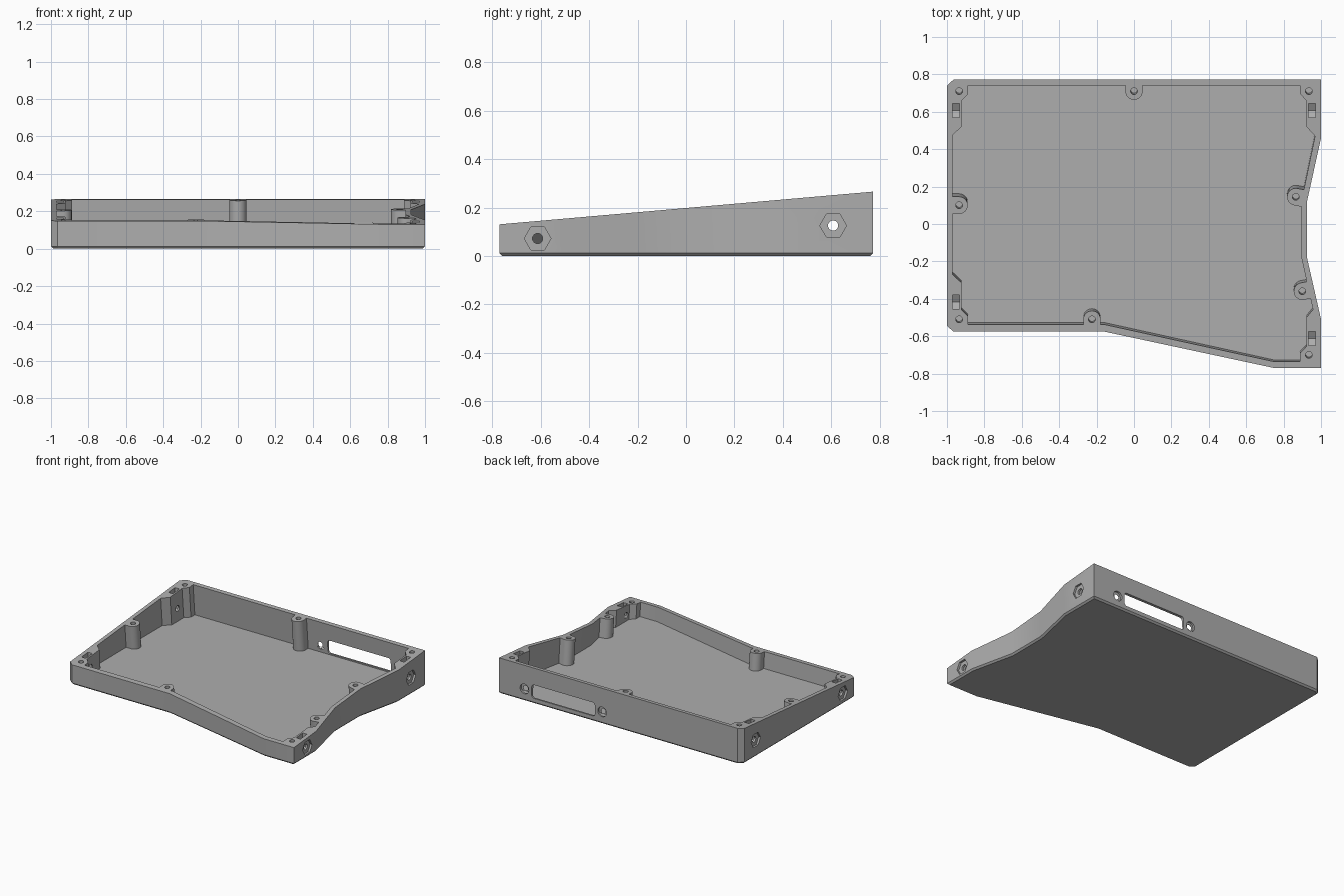
import bpy, bmesh
from math import sin, cos, pi, atan2
from mathutils import Vector

cube = bpy.data.objects.get("Cube")
if cube:
    bpy.data.objects.remove(cube)

TILT = 0.0875   # slope of the rim
FLOOR = 0.03

grey = bpy.data.materials.new("mid grey")
grey.use_nodes = True
grey.diffuse_color = (0.42, 0.42, 0.42, 1)
grey.node_tree.nodes["Principled BSDF"].inputs["Base Color"].default_value = grey.diffuse_color


def rim(y):
    return 0.198 + TILT * y


def lean(x, y, z):
    """Slide a rim point down along the normal of the tilted rim."""
    return (x, y - (z - rim(y)) * TILT, z)


def extrude(name, points, place):
    """Solid between place(u, v, 0) and place(u, v, 1)."""
    bm = bmesh.new()
    rings = [[bm.verts.new(place(u, v, end)) for u, v in points] for end in (0, 1)]
    bm.faces.new(rings[0])
    bm.faces.new(rings[1])
    n = len(points)
    for i in range(n):
        j = (i + 1) % n
        bm.faces.new((rings[0][i], rings[0][j], rings[1][j], rings[1][i]))
    bmesh.ops.recalc_face_normals(bm, faces=bm.faces)
    mesh = bpy.data.meshes.new(name)
    bm.to_mesh(mesh)
    bm.free()
    obj = bpy.data.objects.new(name, mesh)
    bpy.context.collection.objects.link(obj)
    mesh.materials.append(grey)
    return obj


def cut(target, cutter):
    mod = target.modifiers.new("cut", 'BOOLEAN')
    mod.operation = 'DIFFERENCE'
    mod.solver = 'EXACT'
    mod.object = cutter
    bpy.context.view_layer.objects.active = target
    bpy.ops.object.modifier_apply(modifier=mod.name)
    bpy.data.objects.remove(cutter)


def ring(x, y, r, n=24, start=0.0):
    return [(x + r * cos(start + 2 * pi * i / n), y + r * sin(start + 2 * pi * i / n))
            for i in range(n)]


# Outer body with a sloping rim and a chamfered base
outline = [(-1, 0.74), (-0.965, 0.772), (1, 0.772), (1, 0.46), (0.925, 0.12), (0.925, -0.18),
           (1, -0.51), (1, -0.77), (0.75, -0.77), (-0.16, -0.575), (-0.965, -0.575), (-1, -0.545)]
case = extrude("case_tray", outline, lambda x, y, e: (x, y, rim(y) if e else 0))
bm = bmesh.new()
bm.from_mesh(case.data)
base = [e for e in bm.edges if all(v.co.z < 0.001 for v in e.verts)]
bmesh.ops.bevel(bm, geom=base, offset=0.012, segments=1, affect='EDGES')
bm.to_mesh(case.data)
bm.free()

# Cavity, with thick blocks left standing in the four corners
inner = [(-0.887, 0.74), (-0.887, 0.695), (-0.922, 0.66), (-0.922, 0.52), (-0.97, 0.475),
         (-0.97, -0.27), (-0.922, -0.315), (-0.922, -0.46), (-0.887, -0.495), (-0.887, -0.537),
         (-0.16, -0.537), (0.745, -0.735), (0.888, -0.735), (0.888, -0.69), (0.922, -0.655),
         (0.922, -0.5), (0.957, -0.457), (0.895, -0.18), (0.895, 0.12), (0.968, 0.47),
         (0.922, 0.52), (0.922, 0.66), (0.888, 0.695), (0.888, 0.74)]
cavity = extrude("cavity", inner, lambda x, y, e: lean(x, y, 0.5 if e else FLOOR))

# Screw posts against the walls: position and direction toward the wall
posts = [((0, 0.71), (0, 1)), ((-0.935, 0.1), (-1, 0)), ((-0.225, -0.51), (0, -1)),
         ((0.9, -0.36), (1, 0.2)), ((0.865, 0.145), (1, -0.2))]
for (px, py), wall in posts:
    d = Vector(wall).normalized()
    a = atan2(d.y, d.x)
    r = 0.046
    shape = [(px + r * cos(a + pi / 2 + pi * i / 16), py + r * sin(a + pi / 2 + pi * i / 16))
             for i in range(17)]
    shape += [(u + d.x * 0.1, v + d.y * 0.1) for u, v in (shape[-1], shape[0])]
    cut(cavity, extrude("post", shape, lambda x, y, e: lean(x, y, 0.6 if e else 0.0)))
cut(case, cavity)

# Screw holes in the posts and corner blocks
corners = [(-0.935, 0.71), (0.935, 0.71), (-0.935, -0.51), (0.935, -0.7)]
for px, py in corners + [p for p, _ in posts]:
    cut(case, extrude("screw_hole", ring(px, py, 0.018, 16),
                      lambda x, y, e: lean(x, y, 0.5 if e else rim(py) - 0.08)))

# Side bolts: hex recess, through hole and a nut pocket open at the rim
for side, y0 in ((1, 0.607), (1, -0.612), (-1, 0.607), (-1, -0.417)):
    z0 = rim(y0) / 2

    def across(inside, outside):
        return lambda u, v, e: (side * (outside if e else inside), u, v)

    cut(case, extrude("hex_recess", ring(y0, z0, 0.055, 6), across(0.985, 1.1)))
    cut(case, extrude("bolt_hole", ring(y0, z0, 0.021), across(0.85, 1.1)))
    w = 0.038
    pocket = [(y0 - w, 0.5), (y0 - w, z0 - w * 0.577), (y0, z0 - w * 1.155),
              (y0 + w, z0 - w * 0.577), (y0 + w, 0.5)]
    cut(case, extrude("nut_pocket", pocket, across(0.934, 0.97)))

# Back connector opening with a countersunk screw hole at each end
def through_back(inside):
    return lambda u, v, e: (u, 0.9 if e else inside, v)

opening = []
for i, (cx, cz) in enumerate(((0.71, 0.12), (0.23, 0.12), (0.23, 0.06), (0.71, 0.06))):
    opening += [(cx + 0.02 * cos(pi / 2 * (i + k / 5)), cz + 0.02 * sin(pi / 2 * (i + k / 5)))
                for k in range(6)]
cut(case, extrude("opening", opening, through_back(0.68)))
for x0 in (0.79, 0.15):
    cut(case, extrude("back_recess", ring(x0, 0.09, 0.036), through_back(0.757)))
    cut(case, extrude("back_hole", ring(x0, 0.09, 0.019), through_back(0.68)))

bpy.ops.object.select_all(action='DESELECT')
case.select_set(True)
bpy.context.view_layer.objects.active = case
bpy.ops.object.shade_smooth_by_angle(angle=0.45)
